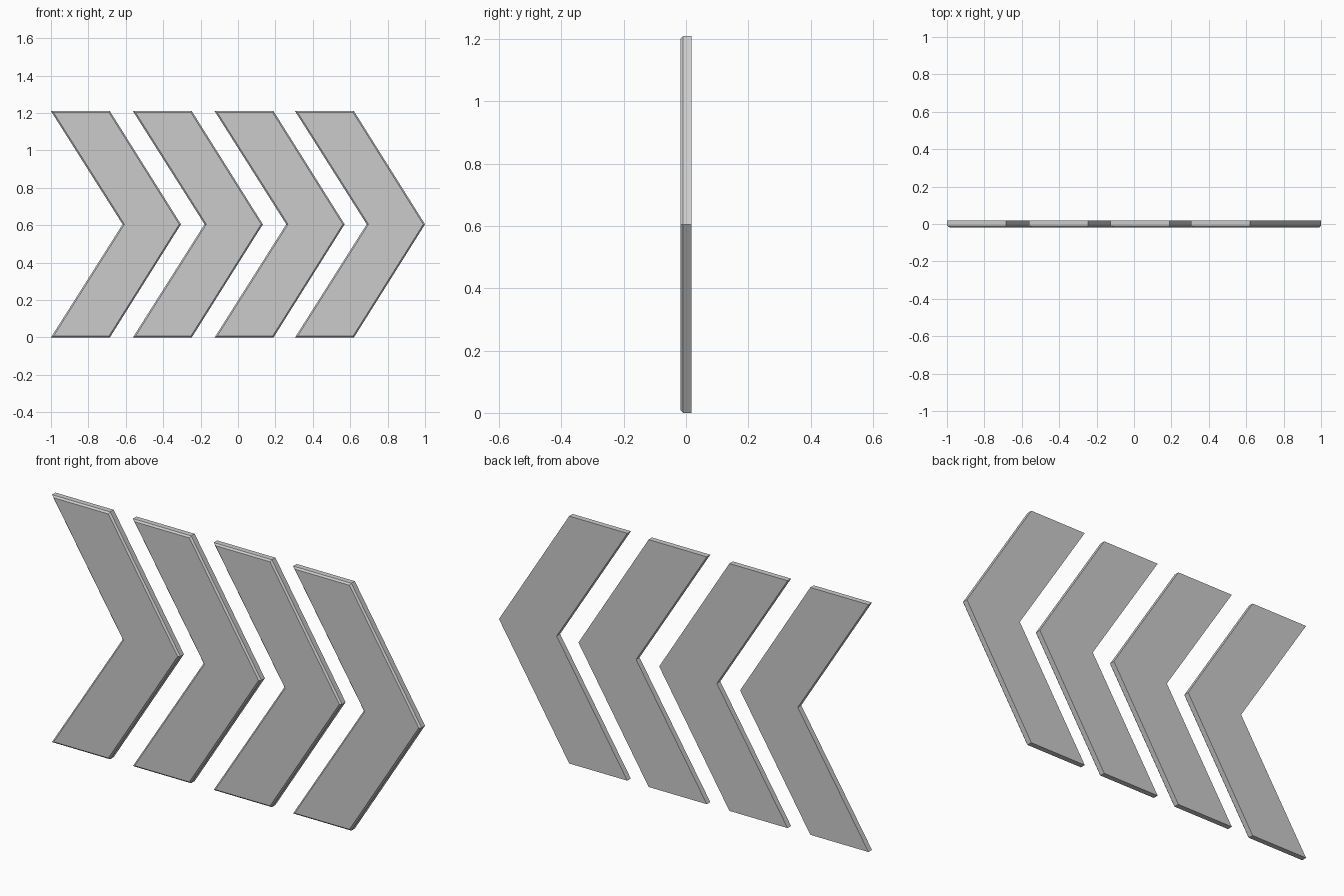
import bpy
import bmesh

if "Cube" in bpy.data.objects:
    bpy.data.objects.remove(bpy.data.objects["Cube"])

HEIGHT = 1.21
HALF_DEPTH = 0.0175
BEVEL = 0.008
LEFT_EDGES = (-1.0, -0.562, -0.125, 0.305)

# Chevron outline, relative to its left edge
OUTLINE = [(0, 0), (0.315, 0), (0.695, HEIGHT / 2),
           (0.315, HEIGHT), (0, HEIGHT), (0.383, HEIGHT / 2)]


def make_chevron(name, left):
    bm = bmesh.new()
    # Front face, extruded to the back
    front = bm.faces.new([bm.verts.new((x, -HALF_DEPTH, z)) for x, z in OUTLINE])
    rim = list(front.edges)
    ext = bmesh.ops.extrude_face_region(bm, geom=[front], use_keep_orig=True)
    back = [v for v in ext["geom"] if isinstance(v, bmesh.types.BMVert)]
    bmesh.ops.translate(bm, verts=back, vec=(0, 2 * HALF_DEPTH, 0))
    bmesh.ops.recalc_face_normals(bm, faces=bm.faces)
    # Chamfer around the front face only
    bmesh.ops.bevel(bm, geom=rim, offset=BEVEL, offset_type='OFFSET',
                    segments=1, profile=0.5, affect='EDGES')
    mesh = bpy.data.meshes.new(name)
    bm.to_mesh(mesh)
    bm.free()
    obj = bpy.data.objects.new(name, mesh)
    obj.location.x = left
    bpy.context.collection.objects.link(obj)


# Row of four chevron panels
for i, left in enumerate(LEFT_EDGES, 1):
    make_chevron(f"chevron_panel_{i}", left)
